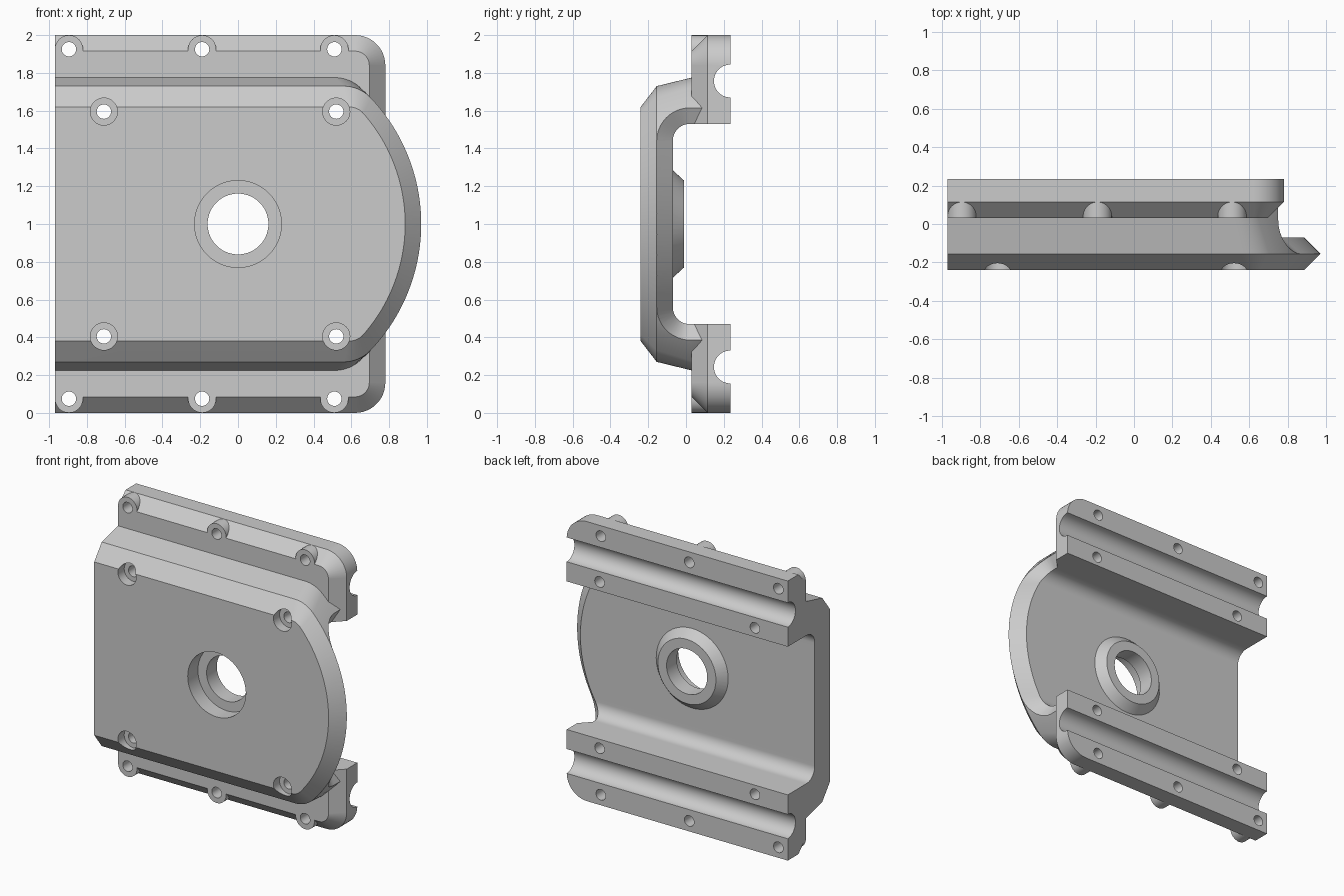
import bpy, bmesh
from math import sin, cos, pi, sqrt, atan2

if "Cube" in bpy.data.objects:
    bpy.data.objects.remove(bpy.data.objects["Cube"], do_unlink=True)

MID = 1.0        # height of the symmetry plane
LEFT = -0.97     # flat cut end
PAST = -1.15     # rough end, trimmed later
FRONT, RIM, RAIL, BACK = -0.24, -0.155, 0.03, 0.235
CHAMFER = 0.085


def loft(name, sections):
    """Closed solid through matching loops of points."""
    bm = bmesh.new()
    loops = [[bm.verts.new(p) for p in s] for s in sections]
    n = len(loops[0])
    for a, b in zip(loops, loops[1:]):
        for i in range(n):
            j = (i + 1) % n
            bm.faces.new((a[i], a[j], b[j], b[i]))
    bm.faces.new(loops[0])
    bm.faces.new(loops[-1])
    bmesh.ops.recalc_face_normals(bm, faces=bm.faces)
    mesh = bpy.data.meshes.new(name)
    bm.to_mesh(mesh)
    bm.free()
    obj = bpy.data.objects.new(name, mesh)
    bpy.context.collection.objects.link(obj)
    return obj


def arc(cx, cy, r, a0, a1, steps):
    return [(cx + r * cos(a0 + (a1 - a0) * i / steps),
             cy + r * sin(a0 + (a1 - a0) * i / steps)) for i in range(steps + 1)]


def lathe(name, x, z, rings, steps=48):
    """Round part along y from (y, radius) rings."""
    return loft(name, [[(px, y, pz) for px, pz in arc(x, z, r, 0, 2 * pi, steps)[:-1]]
                       for y, r in rings])


def combine(target, tool, operation):
    mod = target.modifiers.new(tool.name, "BOOLEAN")
    mod.operation, mod.solver, mod.object = operation, "EXACT", tool
    tool.hide_render = True
    bpy.context.view_layer.objects.active = target
    bpy.ops.object.modifier_apply(modifier=mod.name)
    bpy.data.objects.remove(tool, do_unlink=True)


def body_section(y, half, radius, fillet):
    """Straight-sided plate outline with a big round right end."""
    cz = half - fillet
    cx = sqrt((radius - fillet) ** 2 - cz ** 2)
    turn = atan2(cz, cx)
    top = [(PAST, half)] + arc(cx, cz, fillet, pi / 2, turn, 10)
    end = arc(0, 0, radius, turn, -turn, 40)[1:-1]
    outline = top + end + [(x, -z) for x, z in reversed(top)]
    return [(x, y, MID + z) for x, z in outline]


def channel_section(flare, radius=None, x=None):
    """Rounded channel, grown by flare, at a flat or cylindrical station."""
    corner = [(0.4, 0.53 + flare)] + arc(0.02, 0.44, 0.09 + flare, pi / 2, pi, 12)
    flat = [(corner[-1][0], 0.44 - 0.88 * i / 32) for i in range(1, 32)]
    loop = corner + flat + [(y, -z) for y, z in reversed(corner)]
    return [(sqrt(radius ** 2 - z * z) if radius else x, y, MID + z) for y, z in loop]


def rail_section(y, side, inset):
    """Rail outline with one rounded outer corner."""
    r = 0.16 - inset
    loop = [(PAST, 0.53), (PAST, 1 - inset)]
    loop += arc(0.62, 0.84, r, pi / 2, 0, 12) + [(0.78 - inset, 0.53)]
    return [(x, y, MID + side * z) for x, z in loop]


# Domed-end housing with its bevelled front
cover = loft("bearing_cover", [
    body_section(FRONT, 0.62, 0.885, 0.1),
    body_section(RIM, 0.73, 0.97, 0.2),
    body_section(RAIL, 0.775, 0.97, 0.2),
    body_section(0.115, 0.775, 0.97, 0.2)])

# Hollow back, flaring at the round end
combine(cover, loft("channel", [
    channel_section(0, x=-1.3),
    channel_section(0, radius=0.885),
    channel_section(0.1, radius=0.985),
    channel_section(0.1, x=1.3)]), "DIFFERENCE")

# Mounting rails with bolt bosses
for side in (1, -1):
    rail = loft("rail", [rail_section(RAIL, side, CHAMFER),
                         rail_section(RAIL + CHAMFER, side, 0),
                         rail_section(BACK, side, 0)])
    for x in (-0.895, -0.19, 0.51):
        boss = lathe("bolt_boss", x, MID + side * 0.925, [(RAIL, 0.0745), (0.16, 0.0745)])
        combine(rail, boss, "UNION")
    combine(cover, rail, "UNION")

# Raised collar on the back of the plate
combine(cover, lathe("collar", 0, MID, [(-0.09, 0.303), (-0.01, 0.23)], 64), "UNION")

# Stepped centre bore
combine(cover, lathe("centre_bore", 0, MID, [
    (-0.4, 0.23), (-0.125, 0.23), (-0.125, 0.161), (0.2, 0.161)], 64), "DIFFERENCE")

for side in (1, -1):
    # Half-round groove along each rail
    groove = loft("groove", [[(x, y, z) for y, z in
                              arc(BACK, MID + side * 0.757, 0.087, 0, 2 * pi, 48)[:-1]]
                             for x in (-1.3, 1.3)])
    combine(cover, groove, "DIFFERENCE")
    # Outer bolt holes
    for x in (-0.895, -0.19, 0.51):
        combine(cover, lathe("bolt_hole", x, MID + side * 0.925,
                             [(-0.1, 0.038), (0.4, 0.038)], 32), "DIFFERENCE")
    # Counterbored inner bolt holes
    for x in (-0.71, 0.52):
        combine(cover, lathe("counterbore", x, MID + side * 0.595, [
            (-0.4, 0.072), (-0.17, 0.072), (-0.17, 0.038), (0.4, 0.038)], 32), "DIFFERENCE")

# Flat left end
trim = loft("end_trim", [[(x, y, z) for y, z in ((-1, -1), (1, -1), (1, 3), (-1, 3))]
                         for x in (-2, LEFT)])
combine(cover, trim, "DIFFERENCE")

# Smooth curves with crisp edges
bpy.ops.object.select_all(action="DESELECT")
cover.select_set(True)
bpy.context.view_layer.objects.active = cover
bpy.ops.object.shade_smooth_by_angle(angle=pi / 7)
weighted = cover.modifiers.new("flat_face_normals", "WEIGHTED_NORMAL")
weighted.keep_sharp = True
